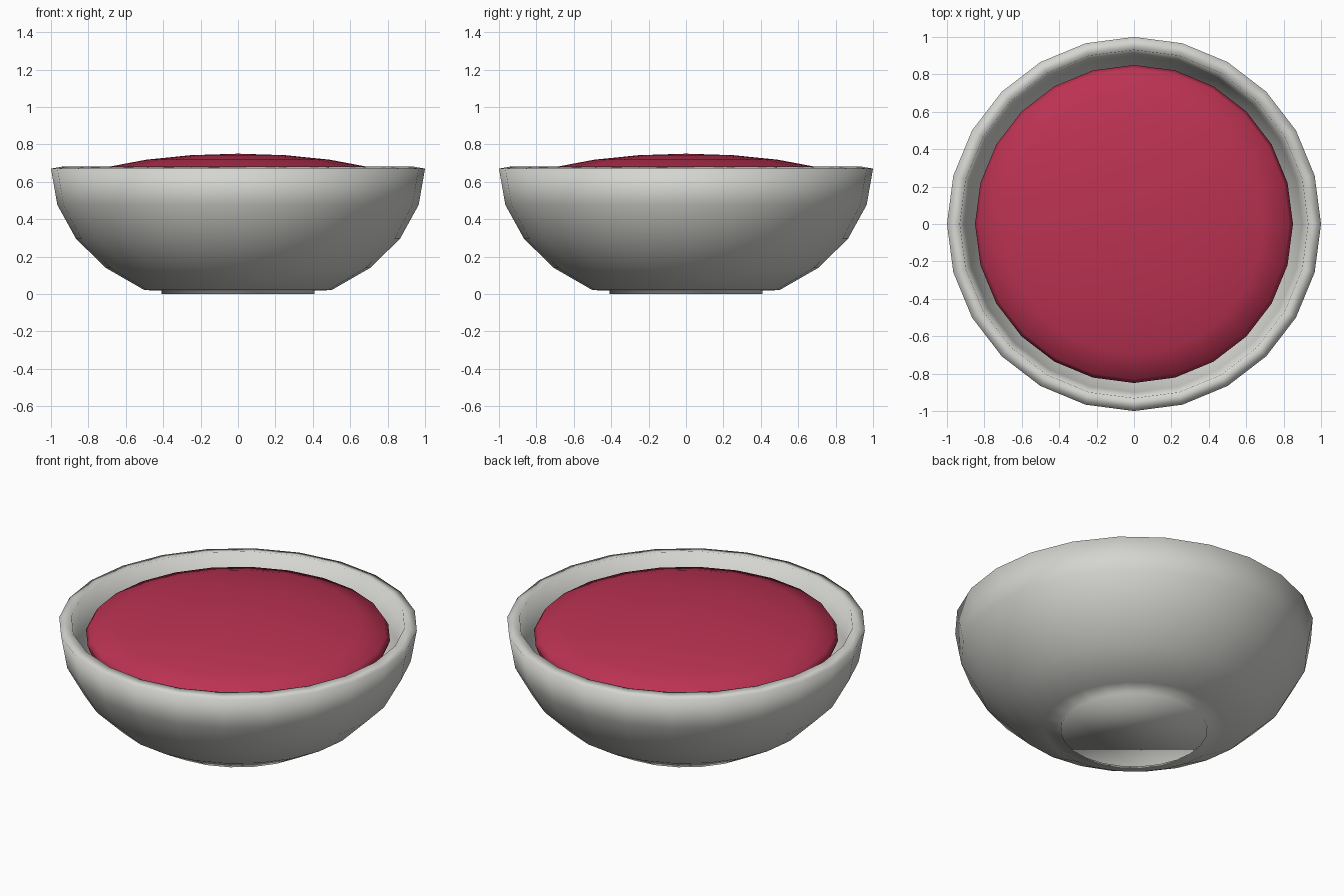
import bpy, bmesh, math

if "Cube" in bpy.data.objects:
    bpy.data.objects.remove(bpy.data.objects["Cube"])

SIDES = 24


def material(name, rgb):
    mat = bpy.data.materials.new(name)
    mat.diffuse_color = (*rgb, 1.0)
    mat.use_nodes = True
    mat.node_tree.nodes["Principled BSDF"].inputs["Base Color"].default_value = mat.diffuse_color
    return mat


def lathe(name, profile, mat):
    """Revolve (radius, height) points into a solid, closing both ends."""
    bm = bmesh.new()
    rings = []
    for r, z in profile:
        if r == 0:
            rings.append([bm.verts.new((0, 0, z))])
        else:
            rings.append([bm.verts.new((r * math.cos(math.tau * i / SIDES),
                                        r * math.sin(math.tau * i / SIDES), z))
                          for i in range(SIDES)])
    for a, b in zip(rings, rings[1:]):
        for i in range(SIDES):
            j = (i + 1) % SIDES
            if len(b) == 1:
                bm.faces.new((a[i], a[j], b[0]))
            else:
                bm.faces.new((a[i], a[j], b[j], b[i]))
    for ring in (rings[0], rings[-1]):
        if len(ring) > 1:
            bm.faces.new(ring)
    bmesh.ops.recalc_face_normals(bm, faces=bm.faces[:])
    for face in bm.faces:
        face.smooth = True
    mesh = bpy.data.meshes.new(name)
    bm.to_mesh(mesh)
    bm.free()
    mesh.materials.append(mat)
    obj = bpy.data.objects.new(name, mesh)
    bpy.context.collection.objects.link(obj)
    return obj


ceramic = material("pale_ceramic", (0.66, 0.66, 0.63))
berry = material("berry_red", (0.50, 0.032, 0.085))

# Bowl: low foot, flattened half-sphere outside, parallel wall inside
SQUASH, WALL, RIM = 0.75, 0.07, 0.67
outer, inner = [], []
for deg in (60, 45, 30, 15, 0):
    a = math.radians(deg)
    r, z = math.cos(a), RIM - SQUASH * math.sin(a)
    slope = math.radians(max(deg, 7.5))
    nx, nz = math.cos(slope), -math.sin(slope) / SQUASH
    length = math.hypot(nx, nz)
    outer.append((r, z))
    inner.append((r - WALL * nx / length, z - WALL * nz / length))
foot = [(0.41, 0.0), (0.41, 0.018)]
lathe("bowl", foot + outer + inner[::-1], ceramic)

# Filling: shallow dome with a rounded edge, set inside the rim
dome = [(0.98 * math.sin(math.radians(d)),
         0.75 - 0.24 * (1 - math.cos(math.radians(d)))) for d in (45, 30, 15)]
lathe("filling", [(0.83, 0.55), (0.85, 0.60), (0.83, 0.635)] + dome + [(0, 0.75)], berry)
